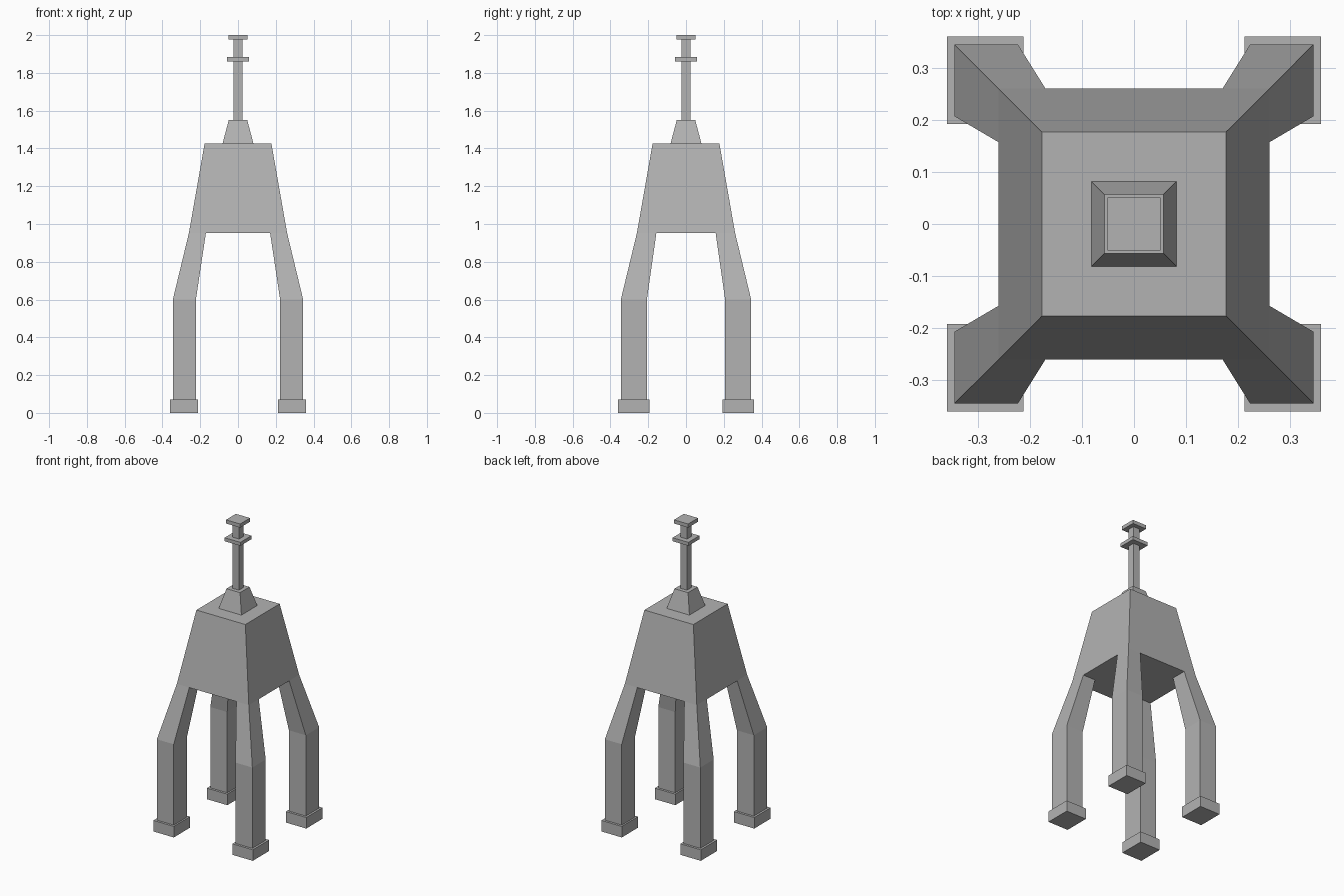
import bpy
import bmesh

cube = bpy.data.objects.get("Cube")
if cube:
    bpy.data.objects.remove(cube, do_unlink=True)

grey = bpy.data.materials.new("plain_grey")
grey.use_nodes = True
colour = (0.45, 0.45, 0.45, 1)
grey.diffuse_color = colour
grey.node_tree.nodes["Principled BSDF"].inputs["Base Color"].default_value = colour


def finish(name, bm):
    bmesh.ops.recalc_face_normals(bm, faces=bm.faces)
    mesh = bpy.data.meshes.new(name)
    bm.to_mesh(mesh)
    bm.free()
    mesh.materials.append(grey)
    obj = bpy.data.objects.new(name, mesh)
    bpy.context.collection.objects.link(obj)
    return obj


def ring(bm, x0, x1, y0, y1, z):
    return [bm.verts.new((x, y, z)) for x, y in
            ((x0, y0), (x1, y0), (x1, y1), (x0, y1))]


def bridge(bm, low, high):
    for i in range(4):
        j = (i + 1) % 4
        bm.faces.new((low[i], low[j], high[j], high[i]))


def frustum(name, low, high, z0, z1):
    """Square block tapering from half-width low to half-width high."""
    bm = bmesh.new()
    a = ring(bm, -low, low, -low, low, z0)
    b = ring(bm, -high, high, -high, high, z1)
    bridge(bm, a, b)
    bm.faces.new(a)
    bm.faces.new(b)
    return finish(name, bm)


# Tapered body with four bent legs growing out of its underside
bm = bmesh.new()
xs = (-0.26, -0.17, 0.17, 0.26)
ys = (-0.26, -0.157, 0.157, 0.26)
grid = [[bm.verts.new((x, y, 0.952)) for x in xs] for y in ys]
top = ring(bm, -0.177, 0.177, -0.177, 0.177, 1.425)
bm.faces.new(top)
bm.faces.new(grid[0] + [top[1], top[0]])
bm.faces.new([row[3] for row in grid] + [top[2], top[1]])
bm.faces.new(grid[3][::-1] + [top[3], top[2]])
bm.faces.new([row[0] for row in grid[::-1]] + [top[0], top[3]])

knee_x = (-0.345, -0.223, 0.223, 0.345)
knee_y = (-0.345, -0.207, 0.207, 0.345)
for r in range(3):
    for c in range(3):
        hip = [grid[r][c], grid[r][c + 1], grid[r + 1][c + 1], grid[r + 1][c]]
        if r == 1 or c == 1:
            bm.faces.new(hip)
            continue
        span = (knee_x[c], knee_x[c + 1], knee_y[r], knee_y[r + 1])
        knee = ring(bm, *span, 0.6)
        ankle = ring(bm, *span, 0.03)
        bridge(bm, knee, hip)
        bridge(bm, ankle, knee)
        bm.faces.new(ankle)
finish("body_and_legs", bm)

# Block feet
for side, sx in (("left", 1), ("right", -1)):
    for end, sy in (("front", -1), ("back", 1)):
        bm = bmesh.new()
        span = sorted((sx * 0.212, sx * 0.359)) + sorted((sy * 0.192, sy * 0.36))
        sole = ring(bm, *span, 0)
        lid = ring(bm, *span, 0.072)
        bridge(bm, sole, lid)
        bm.faces.new(sole)
        bm.faces.new(lid)
        finish(f"{end}_{side}_foot", bm)

# Mast on a tapered plinth, with a collar and a cap
frustum("mast_plinth", 0.082, 0.049, 1.425, 1.55)
frustum("mast", 0.024, 0.024, 1.55, 1.976)
frustum("mast_collar", 0.057, 0.057, 1.861, 1.884)
frustum("mast_cap", 0.051, 0.051, 1.976, 2.0)
